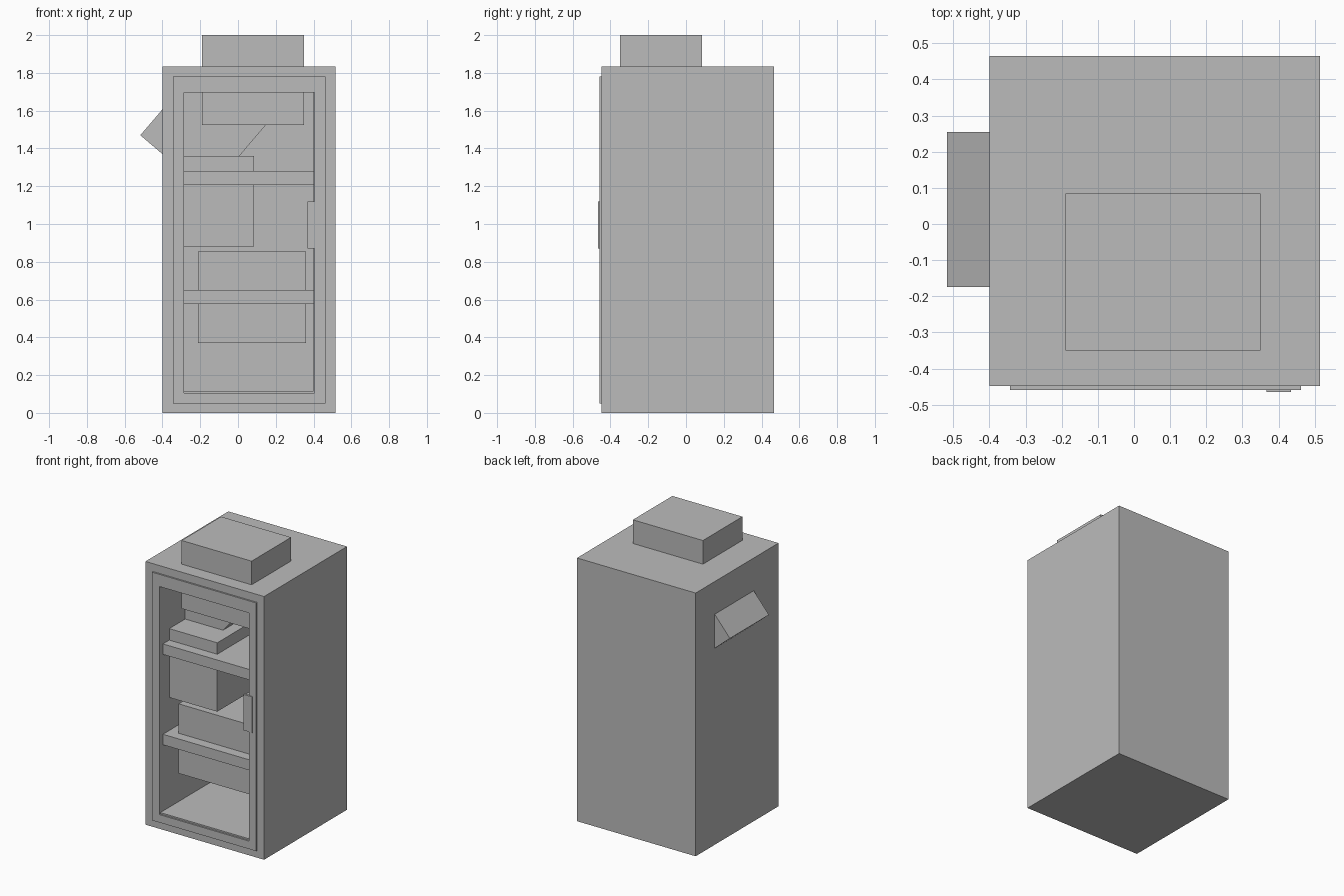
import bpy
import bmesh
from math import radians
from mathutils import Matrix, Vector

if "Cube" in bpy.data.objects:
    bpy.data.objects.remove(bpy.data.objects["Cube"], do_unlink=True)

grey = bpy.data.materials.new("plain grey")
grey.use_nodes = True
colour = (0.5, 0.5, 0.5, 1)
grey.diffuse_color = colour
grey.node_tree.nodes["Principled BSDF"].inputs["Base Color"].default_value = colour


def block(bm, x, y, z):
    """Add a box spanning the given (low, high) ranges."""
    size = Matrix.Diagonal((x[1] - x[0], y[1] - y[0], z[1] - z[0], 1))
    middle = Matrix.Translation((sum(x) / 2, sum(y) / 2, sum(z) / 2))
    bmesh.ops.create_cube(bm, size=1, matrix=middle @ size)


def finish(name, bm):
    mesh = bpy.data.meshes.new(name)
    bm.normal_update()
    bm.to_mesh(mesh)
    bm.free()
    mesh.materials.append(grey)
    obj = bpy.data.objects.new(name, mesh)
    bpy.context.collection.objects.link(obj)
    return obj


def box(name, x, y, z):
    bm = bmesh.new()
    block(bm, x, y, z)
    return finish(name, bm)


def recessed_box(name, x, y, z, hole_x, hole_z, depth_y, through=False):
    """Box with a rectangular recess in its front, or a ring when through."""
    bm = bmesh.new()
    block(bm, x, y, z)
    bm.normal_update()
    front = min(bm.faces, key=lambda f: f.calc_center_median().y)
    back = max(bm.faces, key=lambda f: f.calc_center_median().y)
    bmesh.ops.inset_individual(bm, faces=[front], thickness=0.02)
    centre = front.calc_center_median()
    for v in front.verts:
        v.co.x = hole_x[v.co.x > centre.x]
        v.co.z = hole_z[v.co.z > centre.z]
    floor = bmesh.ops.extrude_discrete_faces(bm, faces=[front])["faces"][0]
    for v in floor.verts:
        v.co.y = depth_y
    if through:
        bmesh.ops.delete(bm, geom=[floor, back], context="FACES_ONLY")
    return finish(name, bm)


# Cabinet and open door frame
recessed_box("cabinet", (-0.40, 0.515), (-0.448, 0.465), (0, 1.835),
             (-0.285, 0.40), (0.115, 1.695), 0.35)
recessed_box("door_frame", (-0.343, 0.462), (-0.459, -0.448), (0.05, 1.78),
             (-0.285, 0.405), (0.105, 1.695), -0.448, through=True)
box("door_handle", (0.367, 0.435), (-0.465, -0.45), (0.87, 1.12))

# Shelves
for name, top in (("upper_shelf", 1.28), ("lower_shelf", 0.65)):
    box(name, (-0.29, 0.405), (-0.42, 0.355), (top - 0.073, top))

# Stored boxes, some poking through shelves and walls
depth = (-0.35, 0.085)
box("top_box", (-0.19, 0.35), depth, (1.525, 2.0))
box("middle_box", (-0.35, 0.085), depth, (0.88, 1.36))
box("lower_box", (-0.213, 0.36), depth, (0.37, 0.855))

# Tilted box whose corner breaks out through the side
tilted = box("tilted_box", (0, 0.47), (-0.175, 0.255), (0, 0.47))
turn = Matrix.Rotation(radians(40.5), 4, "Y")
tilted.data.transform(Matrix.Translation(Vector((-0.517, 0, 1.47))) @ turn)
